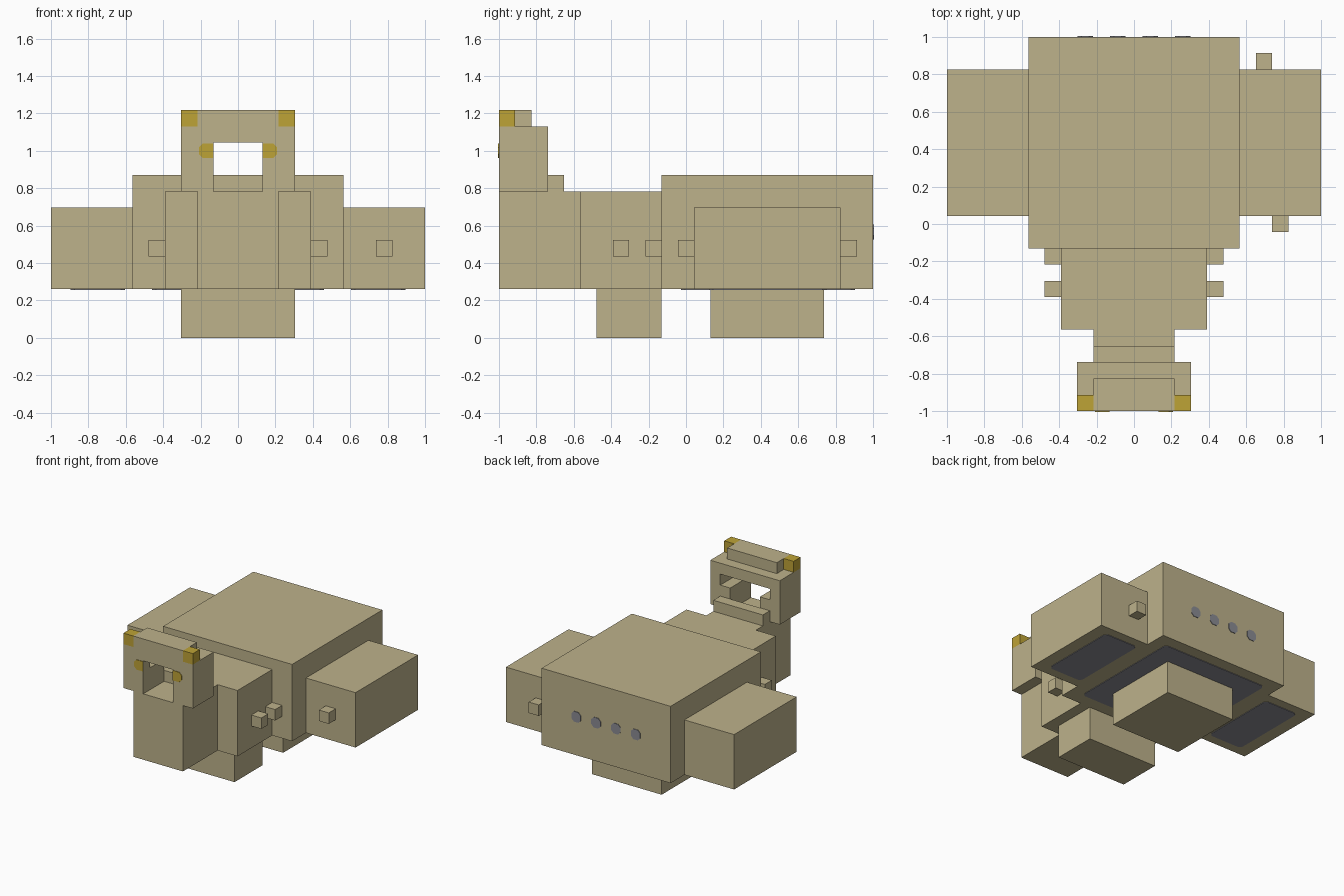
import bpy
import bmesh
from mathutils import Vector

U = 2 / 23  # size of one block cell; all dimensions below are in cells

if "Cube" in bpy.data.objects:
    bpy.data.objects.remove(bpy.data.objects["Cube"], do_unlink=True)


def material(name, rgb):
    mat = bpy.data.materials.new(name)
    mat.use_nodes = True
    mat.diffuse_color = (*rgb, 1)
    mat.node_tree.nodes["Principled BSDF"].inputs["Base Color"].default_value = (*rgb, 1)
    return mat


TAN = material("tan", (0.51, 0.445, 0.258))
GOLD = material("gold", (0.515, 0.366, 0.037))
GREY = material("blue_grey", (0.255, 0.258, 0.29))


def finish(name, bm, mat):
    bmesh.ops.recalc_face_normals(bm, faces=bm.faces)
    mesh = bpy.data.meshes.new(name)
    bm.to_mesh(mesh)
    bm.free()
    mesh.materials.append(mat)
    obj = bpy.data.objects.new(name, mesh)
    bpy.context.collection.objects.link(obj)
    return obj


def box(name, x, y, z, mat=TAN):
    """Box given by its (low, high) range on each axis."""
    bm = bmesh.new()
    bmesh.ops.create_cube(bm, size=1)
    for v in bm.verts:
        v.co = Vector([U * (r[0] if c < 0 else r[1]) for r, c in zip((x, y, z), v.co)])
    return finish(name, bm, mat)


def plate(name, a, b, place, normal, mat, cut=0.25, square_low=False, square_high=False):
    """Thin painted plate with clipped corners; place maps (a, b) to a point."""
    (a0, a1), (b0, b1) = a, b
    lo = 0 if square_low else cut
    hi = 0 if square_high else cut
    outline = [(a0 + lo, b0), (a1 - hi, b0), (a1, b0 + hi), (a1, b1 - hi),
               (a1 - hi, b1), (a0 + lo, b1), (a0, b1 - lo), (a0, b0 + lo)]
    outline = list(dict.fromkeys(outline))
    n = Vector(normal) * 0.004
    bm = bmesh.new()
    face = bm.faces.new([bm.verts.new(Vector(place(*p)) * U - n) for p in outline])
    ext = bmesh.ops.extrude_face_region(bm, geom=[face])["geom"]
    bmesh.ops.translate(bm, vec=n * 2, verts=[g for g in ext if isinstance(g, bmesh.types.BMVert)])
    return finish(name, bm, mat)


def combine(obj, other, operation):
    """Boolean the other part into obj, then discard it."""
    mod = obj.modifiers.new(operation, "BOOLEAN")
    mod.operation, mod.solver, mod.object = operation, "EXACT", other
    bpy.context.view_layer.objects.active = obj
    bpy.ops.object.modifier_apply(modifier=mod.name)
    bpy.data.objects.remove(other, do_unlink=True)


def span(side, lo, hi):
    return tuple(sorted((side * lo, side * hi)))


# Main hull and legs
box("body", (-6.5, 6.5), (-1.5, 11.5), (3, 10))
box("shoulder_block", (-4.5, 4.5), (-6.5, -1.5), (3, 9))
box("front_leg", (-3.5, 3.5), (-5.5, -1.5), (0, 3))
box("rear_leg", (-3.5, 3.5), (1.5, 8.5), (0, 3))

# Head with a window, eye recesses from behind, top bar and neck
head = box("head_and_neck", (-3.5, 3.5), (-11.5, -8.5), (9, 13))
combine(head, box("window_cutter", (-1.5, 1.5), (-13, -7), (8, 12)), "DIFFERENCE")
combine(head, box("recess_cutter", (-2.5, 2.5), (-10.5, -7), (11, 12)), "DIFFERENCE")
combine(head, box("neck", (-2.5, 2.5), (-11.5, -6.5), (3, 9)), "UNION")
combine(head, box("top_bar", (-2.5, 2.5), (-11.5, -9.5), (13, 14)), "UNION")
box("neck_step", (-2.5, 2.5), (-8.5, -7.5), (9, 10))

# Mirrored parts
for side, label in ((1, "left"), (-1, "right")):
    box(label + "_pod", span(side, 6.5, 11.5), (0.5, 9.5), (3, 8))
    box(label + "_head_corner", span(side, 2.5, 3.5), (-11.5, -10.5), (13, 14), GOLD)
    for i, y in enumerate((-4.5, -2.5)):
        box(f"{label}_knob_{i + 1}", span(side, 4.5, 5.5), (y, y + 1), (5, 6))
    plate(label + "_eye", span(side, 1.5, 2.4), (11.05, 11.95),
          lambda a, b: (a, -11.5, b), (0, -1, 0), GOLD,
          square_low=side > 0, square_high=side < 0)
    plate(label + "_pod_underpanel", span(side, 6.95, 10.3), (1.4, 8.65),
          lambda a, b: (a, b, 3), (0, 0, -1), GREY)

# Knobs found on the left pod only
box("left_pod_front_knob", (8.5, 9.5), (-0.5, 0.5), (5, 6))
box("left_pod_back_knob", (7.5, 8.5), (9.5, 10.5), (5, 6))

# Underside panel and the row of rear lights
plate("body_underpanel", (-5.3, 5.3), (-0.3, 10.4),
      lambda a, b: (a, b, 3), (0, 0, -1), GREY)
for i, x in enumerate((-3, -1, 1, 3)):
    plate(f"rear_light_{i + 1}", (x - 0.47, x + 0.47), (6.03, 6.97),
          lambda a, b: (a, 11.5, b), (0, 1, 0), GREY)
